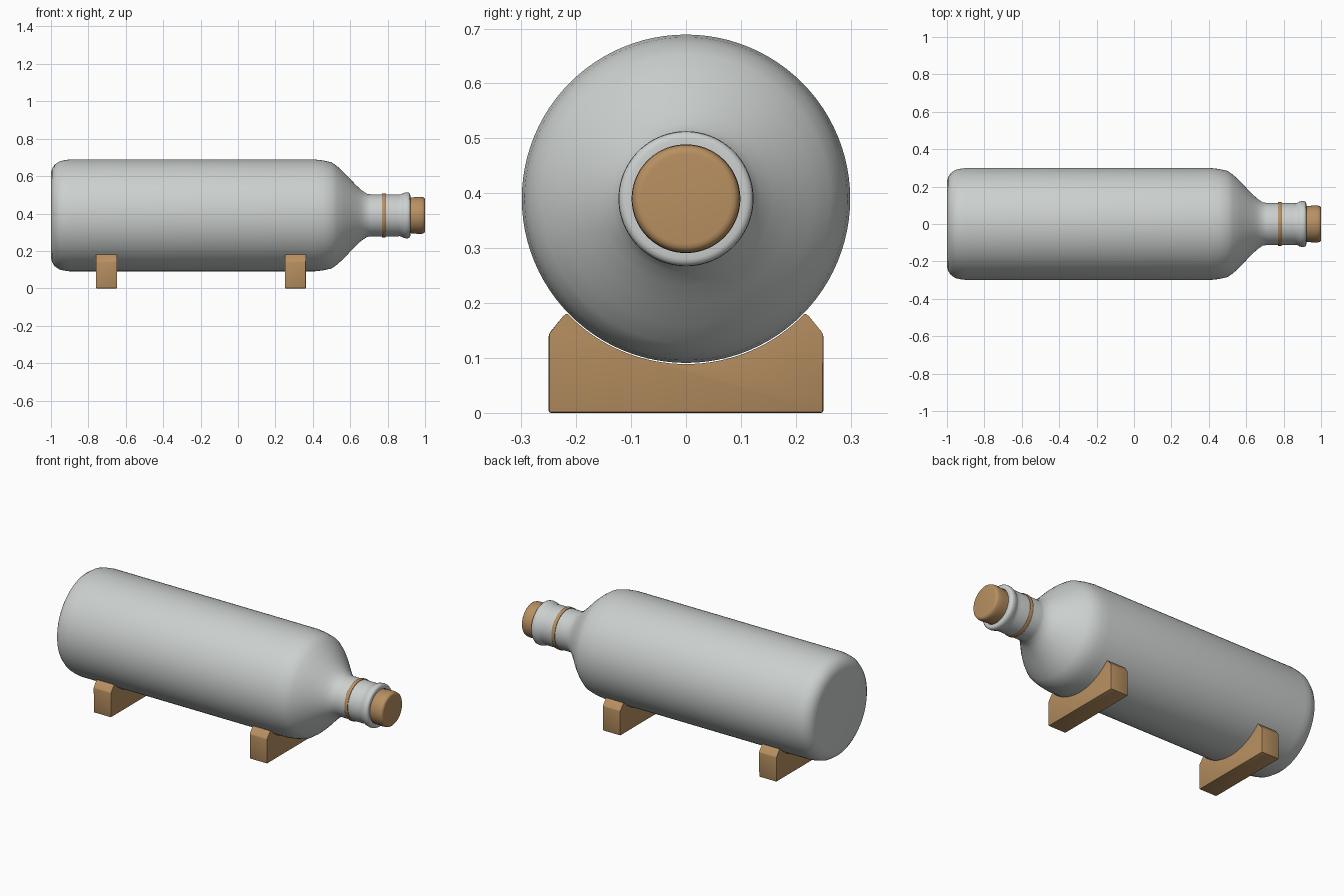
import bpy, bmesh, math

if "Cube" in bpy.data.objects:
    bpy.data.objects.remove(bpy.data.objects["Cube"])

AXIS_Z = 0.39


def material(name, color):
    m = bpy.data.materials.new(name)
    m.diffuse_color = (*color, 1)
    m.use_nodes = True
    m.node_tree.nodes["Principled BSDF"].inputs["Base Color"].default_value = m.diffuse_color
    return m


GREY = material("pale grey glaze", (0.60, 0.63, 0.62))
WOOD = material("light wood", (0.48, 0.28, 0.12))


def finish(name, bm, mat, angle):
    bmesh.ops.recalc_face_normals(bm, faces=bm.faces)
    mesh = bpy.data.meshes.new(name)
    bm.to_mesh(mesh)
    bm.free()
    mesh.materials.append(mat)
    obj = bpy.data.objects.new(name, mesh)
    bpy.context.collection.objects.link(obj)
    bpy.ops.object.select_all(action='DESELECT')
    obj.select_set(True)
    bpy.context.view_layer.objects.active = obj
    bpy.ops.object.shade_smooth_by_angle(angle=math.radians(angle))
    return obj


def lathe(name, profile, mat, closed=False, steps=96):
    """Turn an (x, radius) profile about the long axis."""
    bm = bmesh.new()
    verts = [bm.verts.new((x, 0, AXIS_Z + r)) for x, r in profile]
    pairs = list(zip(verts, verts[1:]))
    if closed:
        pairs.append((verts[-1], verts[0]))
    edges = [bm.edges.new(p) for p in pairs]
    bmesh.ops.spin(bm, geom=verts + edges, cent=(0, 0, AXIS_Z), axis=(1, 0, 0),
                   angle=math.tau, steps=steps, use_duplicate=False)
    bmesh.ops.remove_doubles(bm, verts=bm.verts, dist=1e-5)
    return finish(name, bm, mat, 40)


# Bottle: rounded base, long body, tapered shoulder, neck and flared lip
lathe("bottle", [
    (-1.0, 0), (-1.0, 0.225), (-0.994, 0.25), (-0.98, 0.272), (-0.955, 0.289),
    (-0.93, 0.295), (-0.90, 0.299), (0.41, 0.299), (0.455, 0.294),
    (0.50, 0.284), (0.53, 0.263), (0.565, 0.231), (0.60, 0.194),
    (0.635, 0.158), (0.66, 0.135), (0.69, 0.115), (0.71, 0.113), (0.85, 0.113),
    (0.865, 0.111), (0.875, 0.114), (0.885, 0.120), (0.90, 0.123),
    (0.912, 0.122), (0.919, 0.117), (0.921, 0.110), (0.921, 0.097),
    (0.86, 0.095), (0.86, 0)], GREY)

# Thin band around the neck
lathe("neck_band", [(0.769, 0.110), (0.769, 0.116), (0.772, 0.118),
                    (0.787, 0.118), (0.79, 0.116), (0.79, 0.110)], WOOD, True)

# Stopper with softened end
lathe("cork", [(0.865, 0), (0.865, 0.094), (0.92, 0.095), (0.94, 0.097),
               (0.965, 0.099), (0.985, 0.098), (0.994, 0.095),
               (0.999, 0.089), (1.0, 0.082), (1.0, 0)], WOOD)


# Cradle blocks with a concave seat and chamfered top corners
def cradle(name, x0, x1):
    radius, top = 0.301, 0.18
    half = math.acos((AXIS_Z - top) / radius)
    n = 32
    arc = [(radius * math.sin(a), AXIS_Z - radius * math.cos(a))
           for a in (half - 2 * half * i / n for i in range(n + 1))]
    outline = [(-0.25, 0), (0.25, 0), (0.25, 0.144), (0.224, 0.176), (0.219, top)]
    outline += arc + [(-0.219, top), (-0.224, 0.176), (-0.25, 0.144)]
    bm = bmesh.new()
    face = bm.faces.new([bm.verts.new((x0, y, z)) for y, z in outline])
    moved = bmesh.ops.extrude_face_region(bm, geom=[face])["geom"]
    bmesh.ops.translate(bm, vec=(x1 - x0, 0, 0),
                        verts=[g for g in moved if isinstance(g, bmesh.types.BMVert)])
    # Soften the outer base and side edges
    edges = [e for e in bm.edges
             if all(v.co.z < 0.15 and abs(v.co.y) > 0.245 for v in e.verts)]
    bmesh.ops.bevel(bm, geom=edges, offset=0.004, segments=2, profile=0.5,
                    affect='EDGES')
    finish(name, bm, WOOD, 30)


for label, x0 in (("rear_cradle", -0.76), ("front_cradle", 0.25)):
    cradle(label, x0, x0 + 0.113)
